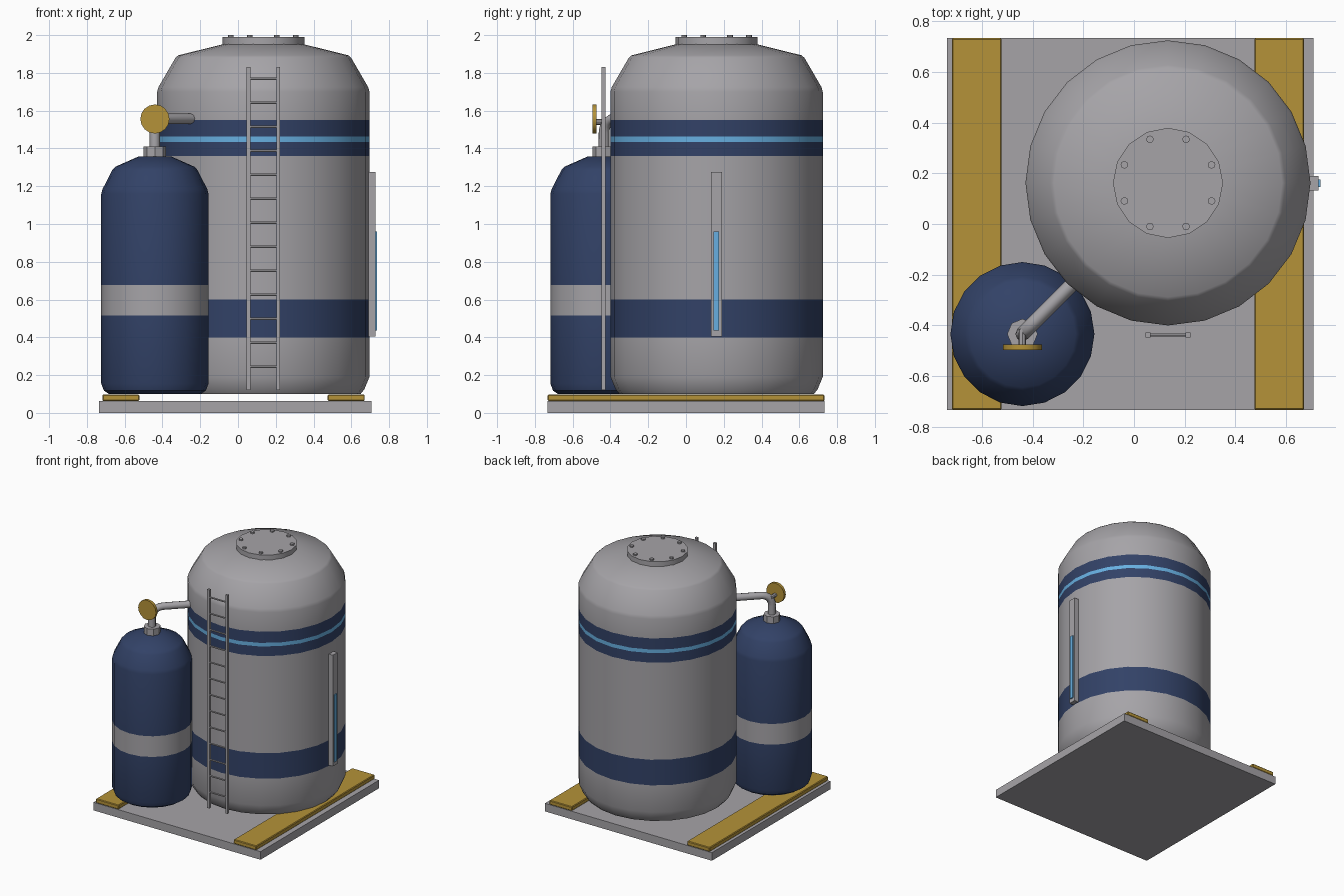
import bpy, bmesh
from math import cos, sin, pi, radians
from mathutils import Vector, Matrix

cube = bpy.data.objects.get("Cube")
if cube:
    bpy.data.objects.remove(cube, do_unlink=True)


def material(name, colour):
    mat = bpy.data.materials.new(name)
    mat.use_nodes = True
    rgba = (*colour, 1)
    mat.diffuse_color = rgba
    mat.node_tree.nodes["Principled BSDF"].inputs["Base Color"].default_value = rgba
    return mat


GREY = material("grey metal", (0.38, 0.37, 0.39))
NAVY = material("navy paint", (0.032, 0.054, 0.135))
YELLOW = material("yellow paint", (0.46, 0.29, 0.04))
BLUE = material("light blue", (0.135, 0.43, 0.75))


def add_object(name, bm, mats, smooth=None):
    bmesh.ops.recalc_face_normals(bm, faces=bm.faces)
    mesh = bpy.data.meshes.new(name)
    bm.to_mesh(mesh)
    bm.free()
    for mat in mats:
        mesh.materials.append(mat)
    ob = bpy.data.objects.new(name, mesh)
    bpy.context.collection.objects.link(ob)
    if smooth:
        bpy.ops.object.select_all(action='DESELECT')
        ob.select_set(True)
        bpy.context.view_layer.objects.active = ob
        bpy.ops.object.shade_smooth_by_angle(angle=radians(smooth))
    return ob


def box(name, low, high, mat, bevel=0.0):
    low, high = Vector(low), Vector(high)
    bm = bmesh.new()
    place = Matrix.Translation((low + high) / 2) @ Matrix.Diagonal((*(high - low), 1))
    bmesh.ops.create_cube(bm, size=1, matrix=place)
    if bevel:
        bmesh.ops.bevel(bm, geom=bm.edges[:], offset=bevel, segments=1, affect='EDGES')
    return add_object(name, bm, [mat])


def cylinder(name, start, end, radius, sides, mat):
    start, end = Vector(start), Vector(end)
    axis = end - start
    bm = bmesh.new()
    place = Matrix.Translation((start + end) / 2) @ axis.to_track_quat('Z', 'Y').to_matrix().to_4x4()
    bmesh.ops.create_cone(bm, cap_ends=True, segments=sides, radius1=radius,
                          radius2=radius, depth=axis.length, matrix=place)
    return add_object(name, bm, [mat], 35)


def vessel(name, centre, profile, sides, mats, bands):
    """Turned body; bands are (low, high, material index) by height."""
    bm = bmesh.new()
    rings = [[bm.verts.new((centre[0] + r * cos(2 * pi * i / sides),
                            centre[1] + r * sin(2 * pi * i / sides), z))
              for i in range(sides)] for r, z in profile]
    for a, b in zip(rings, rings[1:]):
        for i in range(sides):
            j = (i + 1) % sides
            bm.faces.new((a[i], a[j], b[j], b[i]))
    bm.faces.new(rings[0])
    bm.faces.new(rings[-1])
    for face in bm.faces:
        z = face.calc_center_median().z
        for low, high, index in bands:
            if low < z < high:
                face.material_index = index
    return add_object(name, bm, mats, 35)


# Base plate and its two yellow runners
box("base_plate", (-0.737, -0.733, 0), (0.708, 0.733, 0.063), GREY)
for side, x in (("right", -0.718), ("left", 0.475)):
    box(side + "_runner", (x, -0.733, 0.063), (x + 0.196, 0.733, 0.097), YELLOW, 0.005)

# Main tank with painted bands
tx, ty = 0.134, 0.162
wall = 0.562
levels = (0.19, 0.4, 0.6, 1.36, 1.435, 1.463, 1.55, 1.70)
tank_profile = ([(0.515, 0.1), (0.535, 0.125)] + [(wall, z) for z in levels] +
                [(0.555, 1.725), (0.465, 1.88), (0.45, 1.893), (0.2, 1.955)])
vessel("main_tank", (tx, ty), tank_profile, 24, [GREY, NAVY, BLUE],
       [(0.4, 0.6, 1), (1.36, 1.55, 1), (1.435, 1.463, 2)])

# Bolted hatch on top
cylinder("hatch", (tx, ty, 1.94), (tx, ty, 1.989), 0.217, 16, GREY)
for k in range(8):
    a = pi / 8 + k * pi / 4
    x, y = tx + 0.186 * cos(a), ty + 0.186 * sin(a)
    cylinder(f"hatch_bolt_{k + 1}", (x, y, 1.98), (x, y, 2.0), 0.015, 8, GREY)

# Small gas bottle with a grey band
bx, by = -0.44, -0.434
bottle_profile = [(0.243, 0.1), (0.27, 0.118), (0.284, 0.155), (0.284, 0.515),
                  (0.284, 0.677), (0.284, 1.16), (0.277, 1.185), (0.226, 1.285),
                  (0.21, 1.303), (0.085, 1.358)]
vessel("gas_bottle", (bx, by), bottle_profile, 20, [NAVY, GREY], [(0.515, 0.677, 1)])

# Collar, bent pipe into the tank and dial
cylinder("valve_collar", (bx, by, 1.34), (bx, by, 1.41), 0.06, 8, GREY)
curve = bpy.data.curves.new("pipe_path", 'CURVE')
curve.dimensions = '3D'
curve.bevel_depth = 0.028
curve.bevel_resolution = 2
curve.use_fill_caps = True
spline = curve.splines.new('POLY')
corner, bend = Vector((bx, by, 1.557)), 0.075
out = Vector((1, 1, 0)).normalized()
points = [Vector((bx, by, 1.38))]
for k in range(6):
    a = k * pi / 10
    points.append(corner + out * bend * (1 - cos(a)) + Vector((0, 0, bend * (sin(a) - 1))))
points.append(corner + out * 0.3)
spline.points.add(len(points) - 1)
for p, co in zip(spline.points, points):
    p.co = (*co, 1)
pipe_curve = bpy.data.objects.new("pipe_path", curve)
bpy.context.collection.objects.link(pipe_curve)
bpy.context.view_layer.update()
pipe_mesh = bpy.data.meshes.new_from_object(pipe_curve.evaluated_get(bpy.context.evaluated_depsgraph_get()))
bpy.data.objects.remove(pipe_curve, do_unlink=True)
bm = bmesh.new()
bm.from_mesh(pipe_mesh)
bpy.data.meshes.remove(pipe_mesh)
for face in bm.faces:
    face.material_index = 0
add_object("pipe", bm, [GREY], 50)
cylinder("dial_stem", (bx, by + 0.02, 1.54), (bx, -0.478, 1.54), 0.015, 8, GREY)
cylinder("dial", (bx, -0.496, 1.556), (bx, -0.475, 1.556), 0.077, 16, YELLOW)

# Ladder
ly = -0.437
for side, x in (("right", 0.055), ("left", 0.213)):
    box(side + "_ladder_rail", (x - 0.01, ly - 0.01, 0.12), (x + 0.01, ly + 0.01, 1.83), GREY)
for k in range(13):
    z = 0.245 + k * 0.127
    cylinder(f"ladder_rung_{k + 1}", (0.055, ly, z), (0.213, ly, z), 0.007, 6, GREY)

# Level gauge on the tank's left side
box("level_gauge_frame", (0.68, 0.133, 0.405), (0.728, 0.19, 1.275), GREY)
box("level_gauge_fluid", (0.727, 0.145, 0.435), (0.736, 0.175, 0.96), BLUE)
